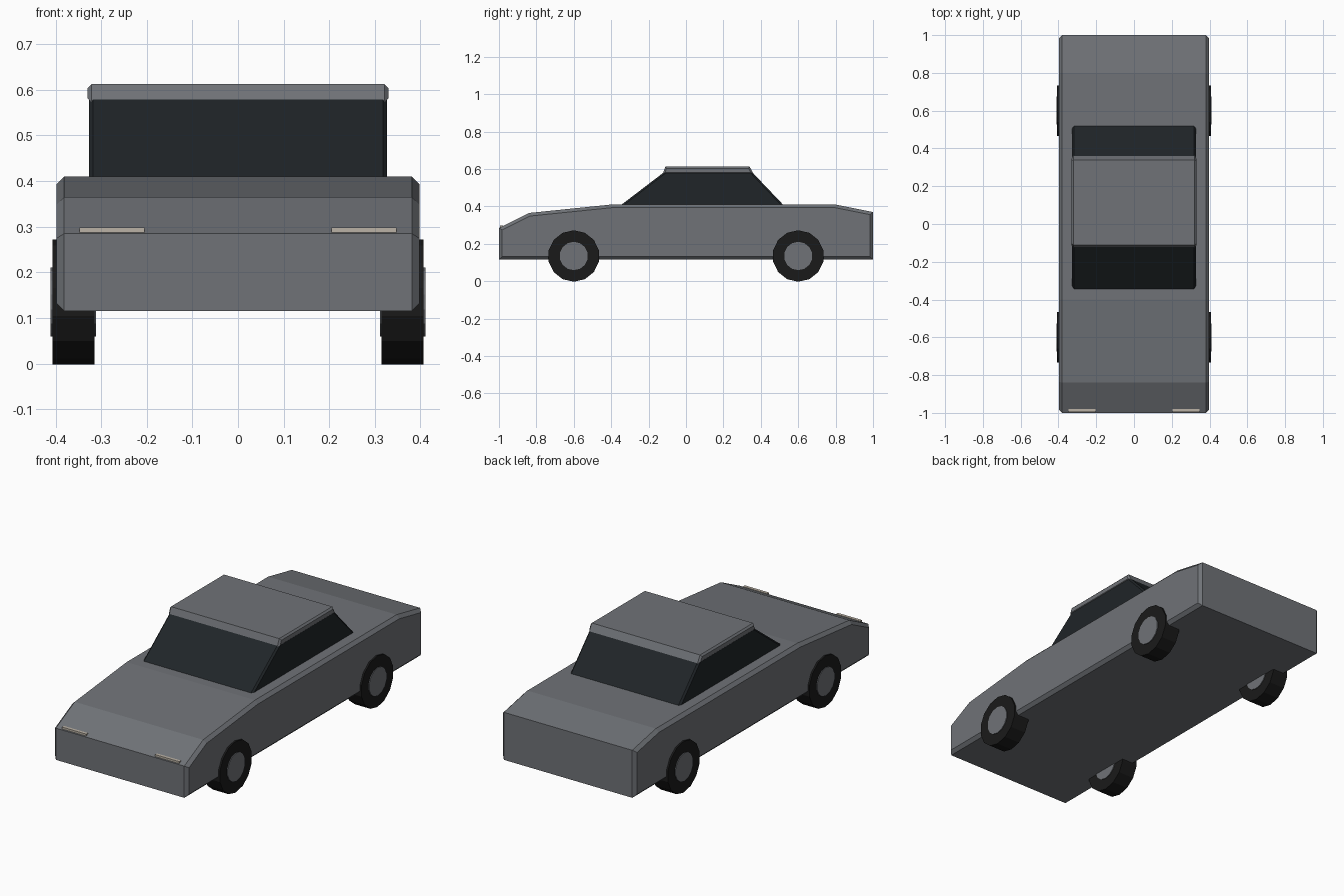
import bpy, bmesh, math
from mathutils import Matrix

if "Cube" in bpy.data.objects:
    bpy.data.objects.remove(bpy.data.objects["Cube"])


def material(name, rgb):
    m = bpy.data.materials.new(name)
    m.diffuse_color = (*rgb, 1)
    m.use_nodes = True
    m.node_tree.nodes["Principled BSDF"].inputs["Base Color"].default_value = m.diffuse_color
    return m


PAINT = material("grey_paint", (0.16, 0.17, 0.185))
GLASS = material("dark_glass", (0.014, 0.018, 0.021))
RUBBER = material("rubber", (0.01, 0.01, 0.01))
LAMP = material("lamp", (0.5, 0.45, 0.38))


def finish(bm, name, mat):
    bmesh.ops.recalc_face_normals(bm, faces=bm.faces)
    me = bpy.data.meshes.new(name)
    bm.to_mesh(me)
    bm.free()
    me.materials.append(mat)
    ob = bpy.data.objects.new(name, me)
    bpy.context.collection.objects.link(ob)
    return ob


def slab(name, profile, half, chamfer, mat):
    """Side profile (y, z) extruded across x, with chamfered side rims."""
    bm = bmesh.new()
    face = bm.faces.new([bm.verts.new((-half, y, z)) for y, z in profile])
    ext = bmesh.ops.extrude_face_region(bm, geom=[face])["geom"]
    bmesh.ops.translate(bm, vec=(2 * half, 0, 0),
                        verts=[g for g in ext if isinstance(g, bmesh.types.BMVert)])
    rims = [e for e in bm.edges if abs(e.verts[0].co.x - e.verts[1].co.x) < 1e-5]
    bmesh.ops.bevel(bm, geom=rims, offset=chamfer, segments=1, affect='EDGES')
    return finish(bm, name, mat)


def disc(name, x, y, z, radius, width, mat):
    """14-sided wheel part lying along x, with a flat at the bottom."""
    bm = bmesh.new()
    rot = Matrix.Rotation(math.pi / 2, 4, 'Y') @ Matrix.Rotation(math.pi / 14, 4, 'Z')
    bmesh.ops.create_cone(bm, cap_ends=True, segments=14, radius1=radius,
                          radius2=radius, depth=width,
                          matrix=Matrix.Translation((x, y, z)) @ rot)
    return finish(bm, name, mat)


# Body, window block and roof
slab("body", [(-1, 0.115), (-1, 0.285), (-0.84, 0.365), (-0.4, 0.41),
              (0.8, 0.41), (1, 0.37), (1, 0.115)], 0.398, 0.017, PAINT)
slab("windows", [(-0.357, 0.40), (-0.108, 0.59), (0.347, 0.59), (0.528, 0.40)],
     0.327, 0.009, GLASS)
slab("roof", [(-0.125, 0.573), (-0.11, 0.613), (0.34, 0.613), (0.362, 0.573)],
     0.33, 0.009, PAINT)

# Wheels, hubs and headlights on both sides
for side, sx in (("left", -1), ("right", 1)):
    for end, y in (("front", -0.6), ("rear", 0.6)):
        disc(f"{end}_{side}_tyre", sx * 0.361, y, 0.135, 0.1375, 0.092, RUBBER)
        disc(f"{end}_{side}_hub", sx * 0.361, y, 0.135, 0.076, 0.1, PAINT)
    bm = bmesh.new()
    bmesh.ops.create_cube(bm, size=1, matrix=Matrix.Translation((sx * 0.276, -0.987, 0.284))
                          @ Matrix.Diagonal((0.143, 0.016, 0.028, 1)))
    finish(bm, f"{side}_headlight", LAMP)
